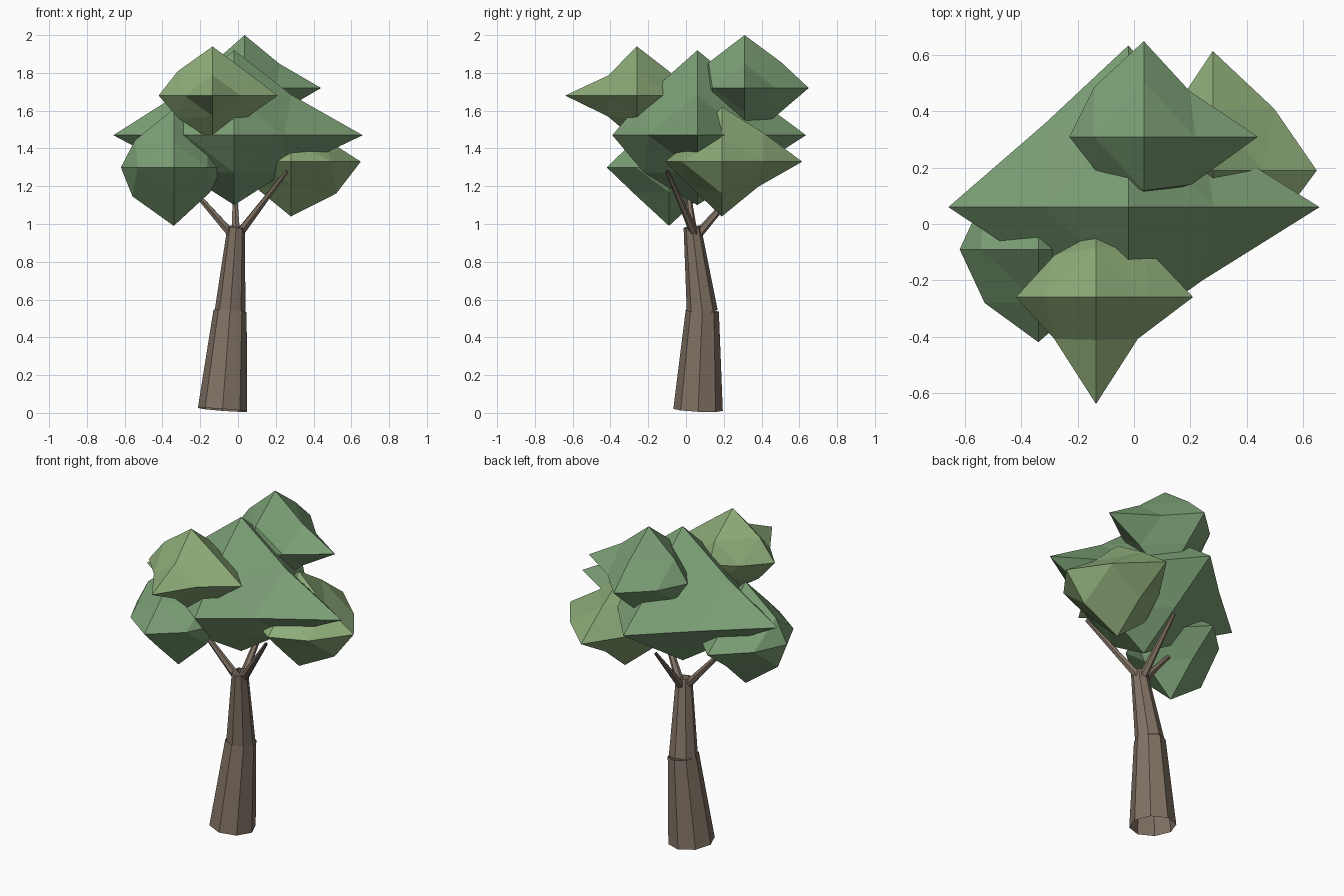
import bpy, bmesh, math
from mathutils import Vector
from itertools import product

if "Cube" in bpy.data.objects:
    bpy.data.objects.remove(bpy.data.objects["Cube"])


def material(name, rgb):
    m = bpy.data.materials.new(name)
    m.diffuse_color = (*rgb, 1)
    m.use_nodes = True
    m.node_tree.nodes["Principled BSDF"].inputs["Base Color"].default_value = m.diffuse_color
    return m


bark = material("bark", (0.22, 0.17, 0.13))
leaf = material("leaf", (0.20, 0.35, 0.18))
leaf_light = material("leaf_light", (0.27, 0.41, 0.19))


def finish(name, bm, mat):
    me = bpy.data.meshes.new(name)
    bm.to_mesh(me)
    bm.free()
    me.materials.append(mat)
    ob = bpy.data.objects.new(name, me)
    bpy.context.collection.objects.link(ob)


def limb(name, a, b, r1, r2, sides):
    """Open tapered tube from a to b."""
    a, b = Vector(a), Vector(b)
    d = b - a
    bm = bmesh.new()
    bmesh.ops.create_cone(bm, cap_ends=False, segments=sides, radius1=r1,
                          radius2=r2, depth=d.length)
    rot = Vector((0, 0, 1)).rotation_difference(d).to_matrix()
    for v in bm.verts:
        v.co = rot @ v.co + (a + b) / 2
    finish(name, bm, bark)


def clump(name, centre, tips, xy, xz, yz, mat):
    """Octahedron split once: six tips (-x +x -y +y -z +z) and twelve
    edge midpoints given as radii in sign order -- -+ +- ++."""
    c = Vector(centre)
    bm = bmesh.new()
    vert = {}
    for i, t in enumerate(tips):
        key = [0, 0, 0]
        key[i // 2] = 1 if i % 2 else -1
        vert[tuple(key)] = bm.verts.new(c + Vector(key) * t)
    for (i, j), radii in (((0, 1), xy), ((0, 2), xz), ((1, 2), yz)):
        for (s, t), r in zip(product((-1, 1), repeat=2), radii):
            key = [0, 0, 0]
            key[i], key[j] = s, t
            p = Vector(key) * r / math.sqrt(2)
            p.z *= 0.7
            vert[tuple(key)] = bm.verts.new(c + p)
    for x, y, z in product((-1, 1), repeat=3):
        X, Y, Z = vert[x, 0, 0], vert[0, y, 0], vert[0, 0, z]
        XY, XZ, YZ = vert[x, y, 0], vert[x, 0, z], vert[0, y, z]
        for f in ((X, XY, XZ), (Y, YZ, XY), (Z, XZ, YZ), (XY, YZ, XZ)):
            bm.faces.new(f)
    bmesh.ops.recalc_face_normals(bm, faces=bm.faces)
    finish(name, bm, mat)


# Trunk in two leaning sections
limb("trunk_lower", (-0.082, 0.064, 0.016), (-0.042, 0.086, 0.54), 0.131, 0.088, 8)
limb("trunk_upper", (-0.042, 0.086, 0.535), (-0.01, 0.033, 0.985), 0.082, 0.046, 8)

# Branches into the crown
limb("branch_right", (0.0, 0.05, 0.94), (0.26, -0.10, 1.28), 0.025, 0.010, 6)
limb("branch_left", (-0.02, 0.04, 0.93), (-0.30, 0.0, 1.25), 0.025, 0.010, 6)
limb("branch_back", (-0.01, 0.05, 0.93), (-0.02, 0.32, 1.24), 0.025, 0.010, 6)

# Foliage clumps
clump("foliage_main", (-0.02, 0.06, 1.47), (0.64, 0.68, 0.45, 0.575, 0.37, 0.45),
      (0.36, 0.42, 0.37, 0.37), (0.39, 0.43, 0.39, 0.43),
      (0.40, 0.40, 0.39, 0.42), leaf)
clump("foliage_front_top", (-0.135, -0.26, 1.68), (0.285, 0.345, 0.38, 0.23, 0.24, 0.26),
      (0.21, 0.21, 0.21, 0.25), (0.25, 0.26, 0.245, 0.255),
      (0.22, 0.215, 0.25, 0.25), leaf_light)
clump("foliage_back_top", (0.035, 0.31, 1.72), (0.265, 0.405, 0.21, 0.34, 0.28, 0.28),
      (0.21, 0.25, 0.24, 0.23), (0.25, 0.25, 0.26, 0.26),
      (0.25, 0.27, 0.264, 0.275), leaf)
clump("foliage_left", (-0.34, -0.09, 1.30), (0.28, 0.26, 0.33, 0.37, 0.31, 0.31),
      (0.27, 0.27, 0.25, 0.26), (0.31, 0.29, 0.27, 0.26),
      (0.27, 0.27, 0.27, 0.27), leaf)
clump("foliage_right", (0.28, 0.19, 1.33), (0.28, 0.37, 0.30, 0.425, 0.29, 0.29),
      (0.25, 0.24, 0.30, 0.31), (0.27, 0.25, 0.34, 0.25),
      (0.25, 0.23, 0.27, 0.31), leaf_light)
